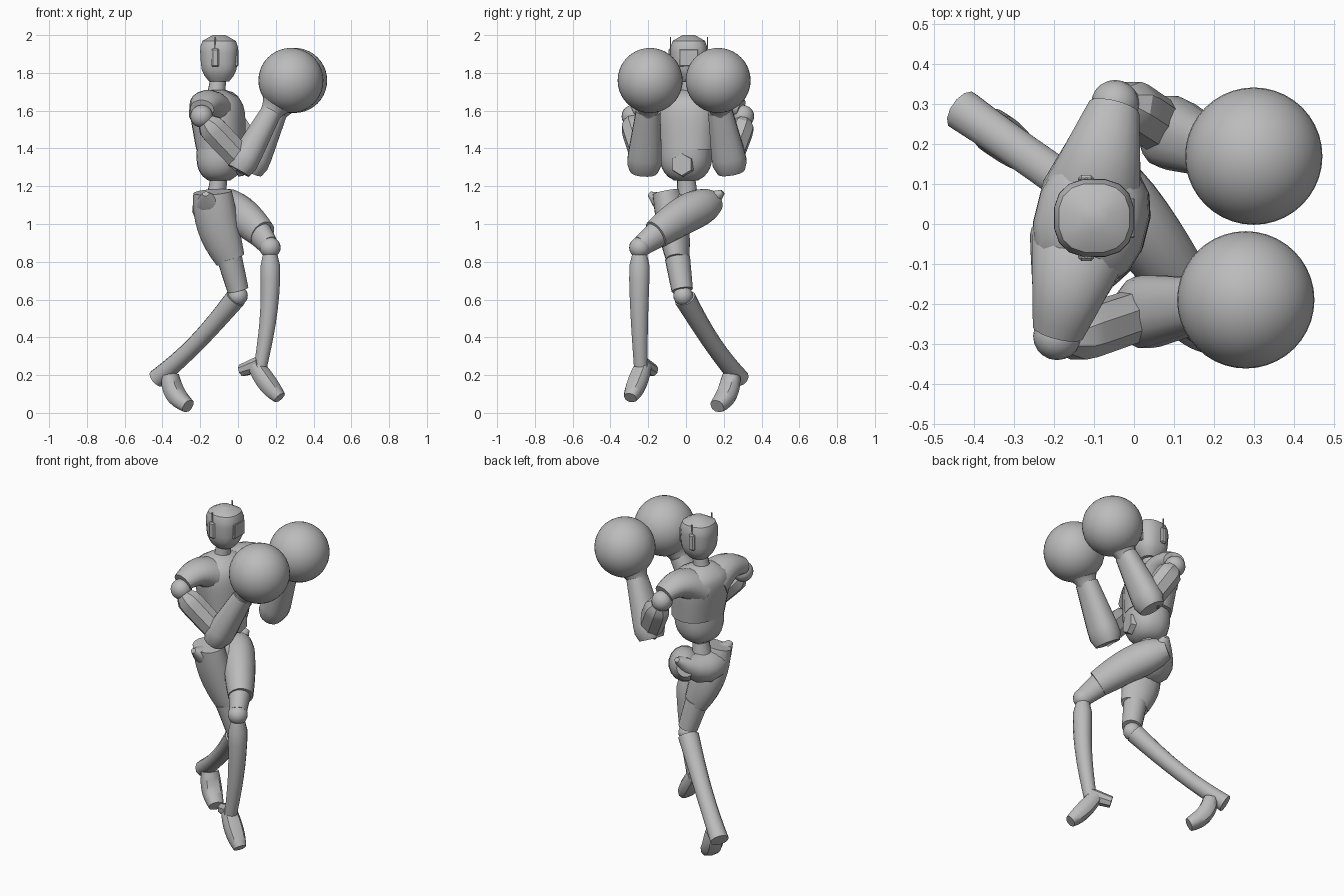
import bpy, bmesh, math
from mathutils import Vector

cube = bpy.data.objects.get("Cube")
if cube:
    bpy.data.objects.remove(cube)

grey = bpy.data.materials.new("plain_grey")
grey.use_nodes = True
tone = (0.5, 0.5, 0.5, 1)
grey.diffuse_color = tone
grey.node_tree.nodes["Principled BSDF"].inputs["Base Color"].default_value = tone

UP = Vector((0, 0, 1))
ACROSS = Vector((0, 1, 0))
SIDE = Vector((1, 4, 0)).normalized()   # the twisted body's left
FRONT = SIDE.cross(UP)                  # the way the chest faces
BODY = Vector((-0.12, 0.01, 0))         # vertical line through the trunk
STEPS = 8


def finish(name, bm, angle=40):
    bmesh.ops.recalc_face_normals(bm, faces=bm.faces)
    mesh = bpy.data.meshes.new(name)
    bm.to_mesh(mesh)
    bm.free()
    mesh.materials.append(grey)
    part = bpy.data.objects.new(name, mesh)
    bpy.context.collection.objects.link(part)
    bpy.ops.object.select_all(action="DESELECT")
    part.select_set(True)
    bpy.context.view_layer.objects.active = part
    bpy.ops.object.shade_smooth_by_angle(angle=math.radians(angle))


def taper(end):
    return lambda t: 1 + (end - 1) * t


def rounded_start(end, drop=0.4):
    return lambda t: (1 + (end - 1) * t) * (1 - drop * (1 - t) ** 14)


def shell(name, start, end, width, depth, shape, side=SIDE, axis=None,
          bow=(0, 0, 0), sides=16, square=1.0, angle=40):
    """Closed skin swept from start to end; shape(t) scales each cross-section."""
    start, end, bow, side = (Vector(v) for v in (start, end, bow, side))
    bm = bmesh.new()
    loops = []
    for step in range(STEPS + 1):
        t = step / STEPS
        centre = start.lerp(end, t) + bow * math.sin(math.pi * t)
        along = axis or (end - start + bow * math.pi * math.cos(math.pi * t)).normalized()
        u = (side - along * side.dot(along)).normalized()
        v = along.cross(u)
        size = max(shape(t), 0.1)
        loop = []
        for k in range(sides):
            turn = math.tau * (k + 0.5) / sides
            c, s = math.cos(turn), math.sin(turn)
            c = math.copysign(abs(c) ** square, c) * width * size
            s = math.copysign(abs(s) ** square, s) * depth * size
            loop.append(bm.verts.new(centre + u * c + v * s))
        loops.append(loop)
    for low, high in zip(loops, loops[1:]):
        for k in range(sides):
            j = (k + 1) % sides
            bm.faces.new((low[k], low[j], high[j], high[k]))
    bm.faces.new(loops[0])
    bm.faces.new(loops[-1])
    finish(name, bm, angle)


def ball(name, centre, radius, segments=20):
    bm = bmesh.new()
    bmesh.ops.create_uvsphere(bm, u_segments=segments, v_segments=segments // 2, radius=radius)
    bmesh.ops.translate(bm, vec=centre, verts=bm.verts)
    finish(name, bm)


def box(name, centre, size, bevel):
    bm = bmesh.new()
    bmesh.ops.create_cube(bm, size=1)
    bmesh.ops.scale(bm, vec=size, verts=bm.verts)
    bmesh.ops.translate(bm, vec=centre, verts=bm.verts)
    bmesh.ops.bevel(bm, geom=bm.edges[:], offset=bevel, segments=1, affect="EDGES")
    finish(name, bm, 20)


# Head with a narrow chin, face plate, ear pieces and neck
head = Vector((-0.1, 0.015, 1.88))
shell("head", head - UP * 0.125, head + UP * 0.12, 0.105, 0.108,
      lambda t: (0.85 + 0.15 * t) * math.sqrt(1 - 0.9 * abs(2 * t - 1) ** 4) if t else 0.5,
      side=ACROSS, axis=UP, square=0.8)
box("face_plate", head + Vector((0.089, 0, 0)), (0.026, 0.1, 0.09), 0.004)
for tag, s in ("left", 1), ("right", -1):
    ear = head + Vector((-0.02, s * 0.098, 0))
    box(tag + "_ear", ear, (0.04, 0.02, 0.1), 0.008)
    box(tag + "_antenna", ear + UP * 0.07, (0.008, 0.006, 0.08), 0.001)
shell("neck", BODY + UP * 1.66, head - UP * 0.08, 0.05, 0.05, taper(0.8), axis=UP)

# Chest, abdomen, waist and buckle
shell("chest", (-0.09, 0.01, 1.395), BODY + UP * 1.71, 0.16, 0.135,
      lambda t: (0.95 + 0.2 * t) * math.sqrt(1 - 0.9 * t ** 6), axis=UP, square=0.85)
shell("abdomen", (-0.1, 0, 1.23), (-0.09, 0, 1.4), 0.14, 0.125,
      lambda t: math.sqrt(1 - 0.8 * (1 - t) ** 3), axis=UP, square=0.85)
shell("waist", BODY + UP * 1.1, (-0.1, 0, 1.26), 0.065, 0.06,
      lambda t: 1 - 0.25 * math.sin(math.pi * t / 2), axis=UP)
buckle = Vector((-0.1, 0.01, 1.315)) + FRONT * 0.105
shell("belt_buckle", buckle, buckle + FRONT * 0.03, 0.065, 0.065,
      taper(0.9), sides=6, angle=20)

# Arms: sleeve, shoulder ball, upper arm, forearm, cuff and round glove
arms = {
    "left": (1, (0.09, 0.23, 1.33), (0.21, 0.18, 1.6), (0.3, 0.17, 1.76)),
    "right": (-1, (0.03, -0.22, 1.33), (0.18, -0.2, 1.6), (0.28, -0.19, 1.76)),
}
for tag, (s, *joints) in arms.items():
    elbow, wrist, fist = (Vector(j) for j in joints)
    out = SIDE * s
    shoulder = BODY + out * 0.3 + UP * 1.57
    shell(tag + "_sleeve", BODY + out * 0.06 + UP * 1.59, BODY + out * 0.29 + UP * 1.61,
          0.13, 0.1, taper(0.5), side=FRONT, bow=UP * 0.035)
    ball(tag + "_shoulder", shoulder, 0.06)
    shell(tag + "_upper_arm", shoulder.lerp(elbow, 0.1) + out * 0.015, elbow, 0.07, 0.078,
          rounded_start(0.95), side=ACROSS, sides=8, angle=30)
    ball(tag + "_elbow", elbow, 0.055)
    shell(tag + "_forearm", elbow.lerp(wrist, -0.18), wrist, 0.1, 0.085,
          rounded_start(0.65, 0.25), side=ACROSS, square=0.85)
    shell(tag + "_cuff", wrist.lerp(fist, -0.2), wrist.lerp(fist, 0.6), 0.05, 0.055,
          lambda t: 1 + 1.8 * t ** 2, side=ACROSS)
    ball(tag + "_glove", fist, 0.172, 40)

# Pelvis with flared hip wings
shell("pelvis", BODY - SIDE * 0.21 + UP * 1.16, BODY + SIDE * 0.19 + UP * 1.17, 0.12, 0.095,
      lambda t: 0.15 + 0.85 * math.sin(math.pi * t), side=FRONT, bow=UP * -0.09)

# Thighs, knee sockets and knees
thigh_side = FRONT + SIDE
shell("right_thigh", (-0.135, -0.1, 1.17), (-0.04, -0.045, 0.81), 0.115, 0.085,
      lambda t: 0.9 + 0.5 * t - 0.7 * t ** 2, side=FRONT, bow=FRONT * -0.02)
shell("right_knee_socket", (-0.045, -0.045, 0.82), (0, -0.02, 0.65), 0.067, 0.067,
      taper(0.85), side=FRONT)
shell("left_thigh", (-0.11, 0.16, 1.12), (0.13, -0.16, 0.945), 0.095, 0.105,
      lambda t: (0.9 + 0.4 * t - 0.55 * t ** 2) * (1 - 0.4 * (1 - t) ** 8),
      side=thigh_side, bow=UP * 0.02)
shell("left_knee_socket", (0.11, -0.14, 0.955), (0.165, -0.235, 0.885), 0.065, 0.075,
      taper(0.75), side=thigh_side)
left_knee = Vector((0.17, -0.245, 0.875))
right_knee = Vector((0, -0.015, 0.62))
ball("left_knee", left_knee, 0.056)
ball("right_knee", right_knee, 0.052)

# Shins with heel spurs
left_ankle = Vector((0.12, -0.24, 0.25))
right_heel = Vector((-0.43, 0.285, 0.18))
foot_side = (2, 3, 0)
shell("left_shin", left_knee - UP * 0.02, left_ankle, 0.062, 0.06,
      rounded_start(0.6), side=ACROSS, bow=FRONT * 0.02, sides=12)
shell("left_heel", left_ankle + UP * 0.01, (0.02, -0.175, 0.225), 0.045, 0.045,
      taper(0.75), side=foot_side, sides=8)
shell("right_shin", right_knee.lerp(right_heel, 0.03), right_heel, 0.06, 0.056,
      lambda t: 1 - 0.6 * t + 0.5 * t ** 2, side=foot_side, bow=UP * -0.025, sides=12)

# Feet
shell("left_foot", (0.095, -0.225, 0.25), (0.22, -0.295, 0.08), 0.055, 0.05,
      lambda t: 0.8 + 0.8 * t - 0.95 * t ** 2, side=foot_side, bow=UP * -0.01,
      sides=10, square=0.8)
shell("right_foot", (-0.36, 0.24, 0.2), (-0.265, 0.165, 0.035), 0.06, 0.052,
      lambda t: 0.8 + 0.7 * t - 0.8 * t ** 2, side=foot_side, bow=(-0.02, 0.015, -0.015),
      sides=10, square=0.8)
